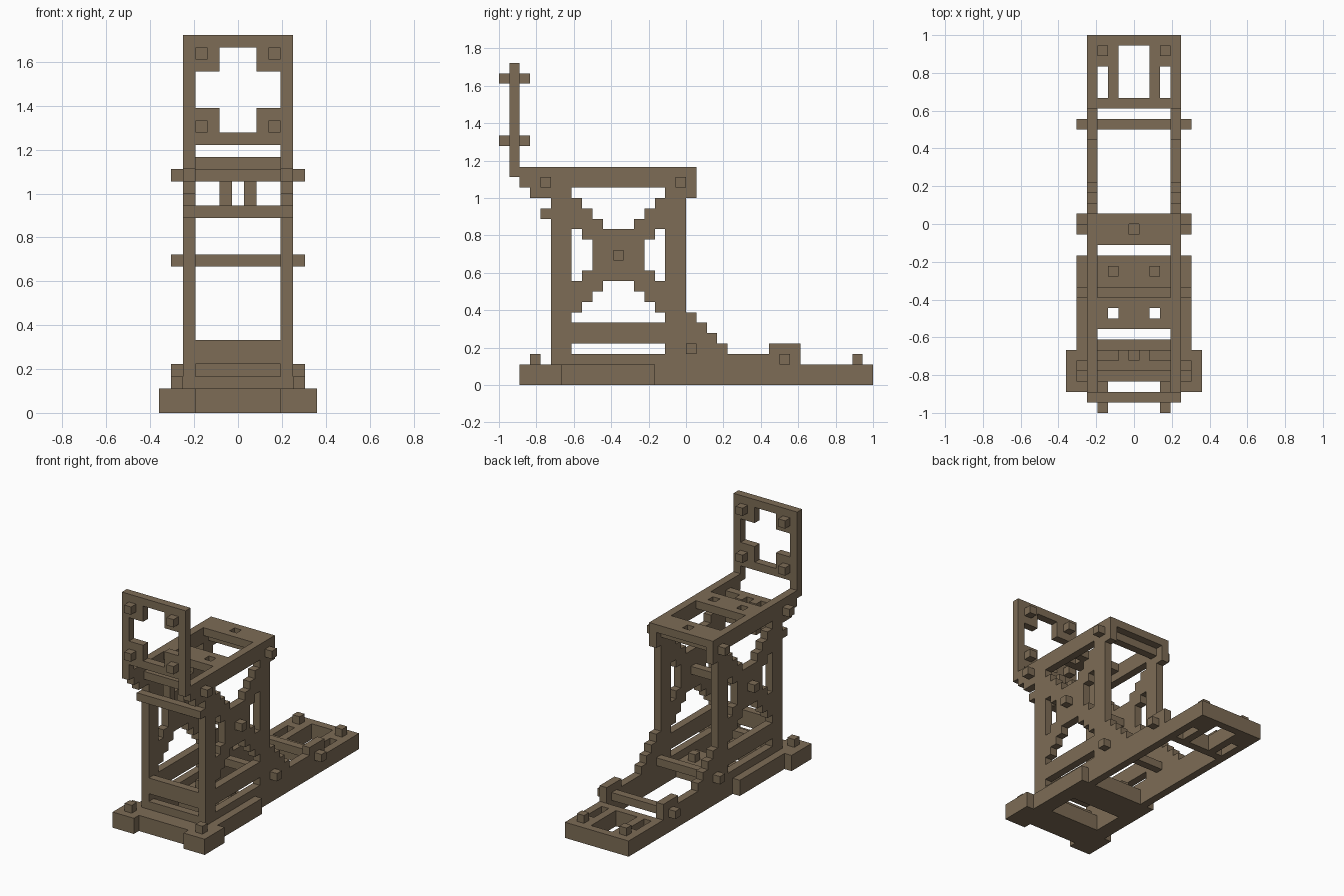
import bpy, bmesh, math
from mathutils import Vector

if "Cube" in bpy.data.objects:
    bpy.data.objects.remove(bpy.data.objects["Cube"], do_unlink=True)

U = 2 / 36                      # one block
CENTRE = Vector((6.5, 18, 0))   # block grid: 13 wide, 36 deep, 31 high

wood = bpy.data.materials.new("weathered_wood")
wood.use_nodes = True
wood.diffuse_color = (0.205, 0.15, 0.092, 1)
wood.node_tree.nodes["Principled BSDF"].inputs["Base Color"].default_value = wood.diffuse_color


def cells(boxes):
    """Grid cells covered by boxes (x0, x1, y0, y1, z0, z1)."""
    return {(x, y, z) for a, b, c, d, e, f in boxes
            for x in range(a, b) for y in range(c, d) for z in range(e, f)}


def mirror(boxes):
    return boxes + [(13 - b, 13 - a, c, d, e, f) for a, b, c, d, e, f in boxes]


def part(name, add, cut=()):
    """Block part: added boxes less cut boxes, as one outer skin."""
    solid = cells(add) - cells(cut)
    bm = bmesh.new()
    for c in solid:
        for axis in range(3):
            for s in (0, 1):
                near = list(c)
                near[axis] += 2 * s - 1
                if tuple(near) in solid:
                    continue
                quad = []
                for p, q in ((0, 0), (1, 0), (1, 1), (0, 1)):
                    v = Vector(c)
                    v[axis] += s
                    v[(axis + 1) % 3] += p
                    v[(axis + 2) % 3] += q
                    quad.append(bm.verts.new((v - CENTRE) * U))
                bm.faces.new(quad if s else quad[::-1])
    bmesh.ops.remove_doubles(bm, verts=bm.verts, dist=1e-4)
    bmesh.ops.dissolve_limit(bm, angle_limit=math.radians(1), verts=bm.verts, edges=bm.edges)
    me = bpy.data.meshes.new(name)
    bm.to_mesh(me)
    bm.free()
    me.materials.append(wood)
    ob = bpy.data.objects.new(name, me)
    bpy.context.collection.objects.link(ob)


# Side walls: posts, rails, stepped buttress and a stepped X brace
for name, x in (("right_wall", 2), ("left_wall", 10)):
    def w(y0, y1, z0, z1):
        return (x, x + 1, y0, y1, z0, z1)
    add = [w(5, 18, 2, 21), w(2, 19, 19, 21), w(3, 5, 18, 19), w(17, 19, 18, 19),
           w(18, 26, 2, 3), w(26, 29, 2, 4)]
    add += [w(18 + i, 19 + i, 2, 7 - i) for i in range(4)]
    cut = [w(7, 16, 3, 4), w(7, 8, 10, 15), w(15, 16, 10, 15),
           w(8, 9, 11, 14), w(14, 15, 11, 14)]
    for i in range(4):
        cut += [w(7 + i, 16 - i, 6 + i, 7 + i), w(7 + i, 16 - i, 18 - i, 19 - i)]
    part(name, add, cut)

# Base: wide front floor with feet and rails, long rear frame
part("base_floor",
     [(1, 12, 3, 15, 0, 2)] + mirror([(0, 3, 2, 6, 0, 2)]),
     [(3, 10, 7, 11, 0, 2)] + mirror([(0, 1, 6, 15, 0, 2)]))
part("rear_frame",
     [(2, 11, 15, 36, 0, 2)],
     [(3, 10, 15, 29, 0, 2), (5, 8, 30, 35, 0, 2)] + mirror([(3, 4, 30, 33, 0, 2)]))

# Cross rods that poke out through both walls: (y, z)
for name, y, z in (("top_front_rod", 4, 19), ("top_rear_rod", 17, 19), ("middle_rod", 11, 12),
                   ("lower_rod", 18, 3), ("rear_rod", 27, 2)):
    part(name, [(1, 12, y, y + 1, z, z + 1)])

# Front cross bars and the small rack under the top
part("front_bar", [(3, 10, 5, 6, 4, 6)])
part("front_sill", [(3, 10, 5, 6, 2, 3)])
part("rack_bar", [(2, 11, 4, 5, 16, 17)])
part("rack_struts", mirror([(5, 6, 5, 6, 16, 20)]))

# Top planks
part("front_plank", [(3, 10, 8, 11, 20, 21)], mirror([(4, 5, 9, 10, 20, 21)]))
part("rear_plank", [(3, 10, 16, 19, 20, 21)], [(6, 7, 17, 18, 20, 21)])

# Upright panel with a cross-shaped opening
part("upright_panel", [(2, 11, 1, 2, 20, 31)],
     [(3, 10, 1, 2, 20, 22), (5, 8, 1, 2, 23, 30), (3, 10, 1, 2, 25, 28)])

# Pegs
for name, z in (("upper", 29), ("lower", 23)):
    for side, y in (("front", 0), ("back", 2)):
        part(f"{name}_{side}_panel_pegs", mirror([(3, 4, y, y + 1, z, z + 1)]))
part("foot_pegs", mirror([(1, 2, 3, 4, 2, 3)]))
part("floor_pegs", mirror([(4, 5, 13, 14, 2, 3)]))
part("rear_pegs", mirror([(3, 4, 34, 35, 2, 3)]))
